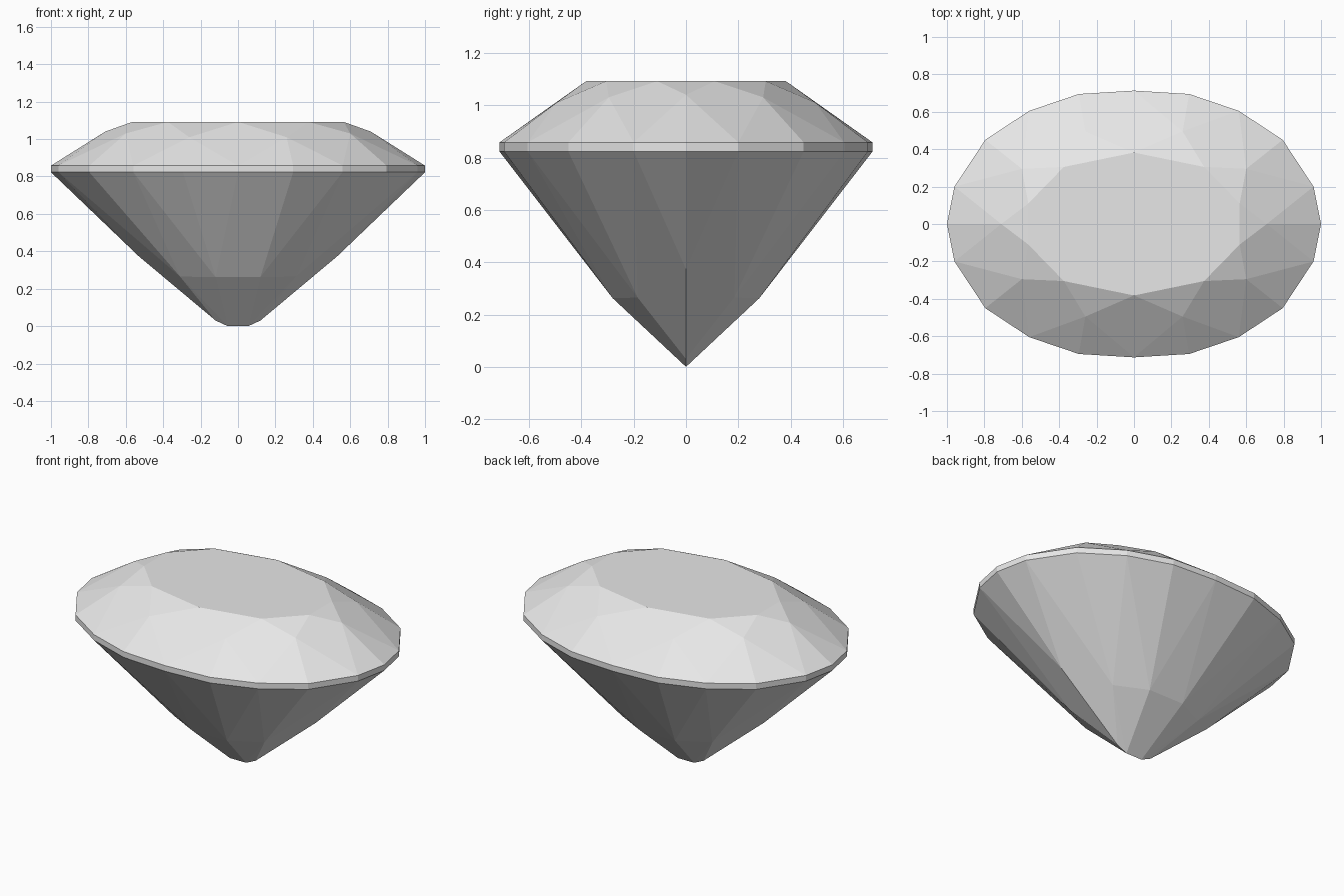
import bpy
import bmesh
import math

cube = bpy.data.objects.get("Cube")
if cube:
    bpy.data.objects.remove(cube, do_unlink=True)

# One flat colour for the whole stone
stone = bpy.data.materials.new("pale_grey_stone")
stone.use_nodes = True
colour = (0.8, 0.8, 0.8, 1.0)
stone.diffuse_color = colour
stone.node_tree.nodes["Principled BSDF"].inputs["Base Color"].default_value = colour

# Corner points of one quarter of each tier
outline = [(1, 0), (0.96, 0.2), (0.795, 0.45), (0.56, 0.605), (0.295, 0.695), (0, 0.713)]
table = [(0.565, 0.11, 1.092), (0.375, 0.305, 1.092), (0, 0.382, 1.092)]
crown = [(0.71, 0, 1.04), (0.6, 0.295, 1.03), (0.26, 0.495, 1.01)]
pavilion = [(0.53, 0, 0.373), (0.31, 0.185, 0.265), (0.12, 0.28, 0.262)]
keel = [(0.12, 0, 0.03), (0.055, 0, 0)]
girdle = [(x, y, z) for z in (0.823, 0.858) for x, y in outline]


def mirrored(points):
    """All distinct copies of the points across both centre planes."""
    return sorted({(sx * x + 0.0, sy * y + 0.0, z)
                   for x, y, z in points for sx in (1, -1) for sy in (1, -1)})


# The cut stone is the convex skin over all its corners
bm = bmesh.new()
for point in mirrored(table + crown + girdle + pavilion + keel):
    bm.verts.new(point)
bmesh.ops.convex_hull(bm, input=bm.verts[:])

# Merge triangles of the same facet
bmesh.ops.dissolve_limit(bm, angle_limit=math.radians(1.5),
                         verts=bm.verts[:], edges=bm.edges[:])
bmesh.ops.recalc_face_normals(bm, faces=bm.faces[:])

mesh = bpy.data.meshes.new("oval_gemstone")
bm.to_mesh(mesh)
bm.free()
mesh.materials.append(stone)
gem = bpy.data.objects.new("oval_gemstone", mesh)
bpy.context.scene.collection.objects.link(gem)
